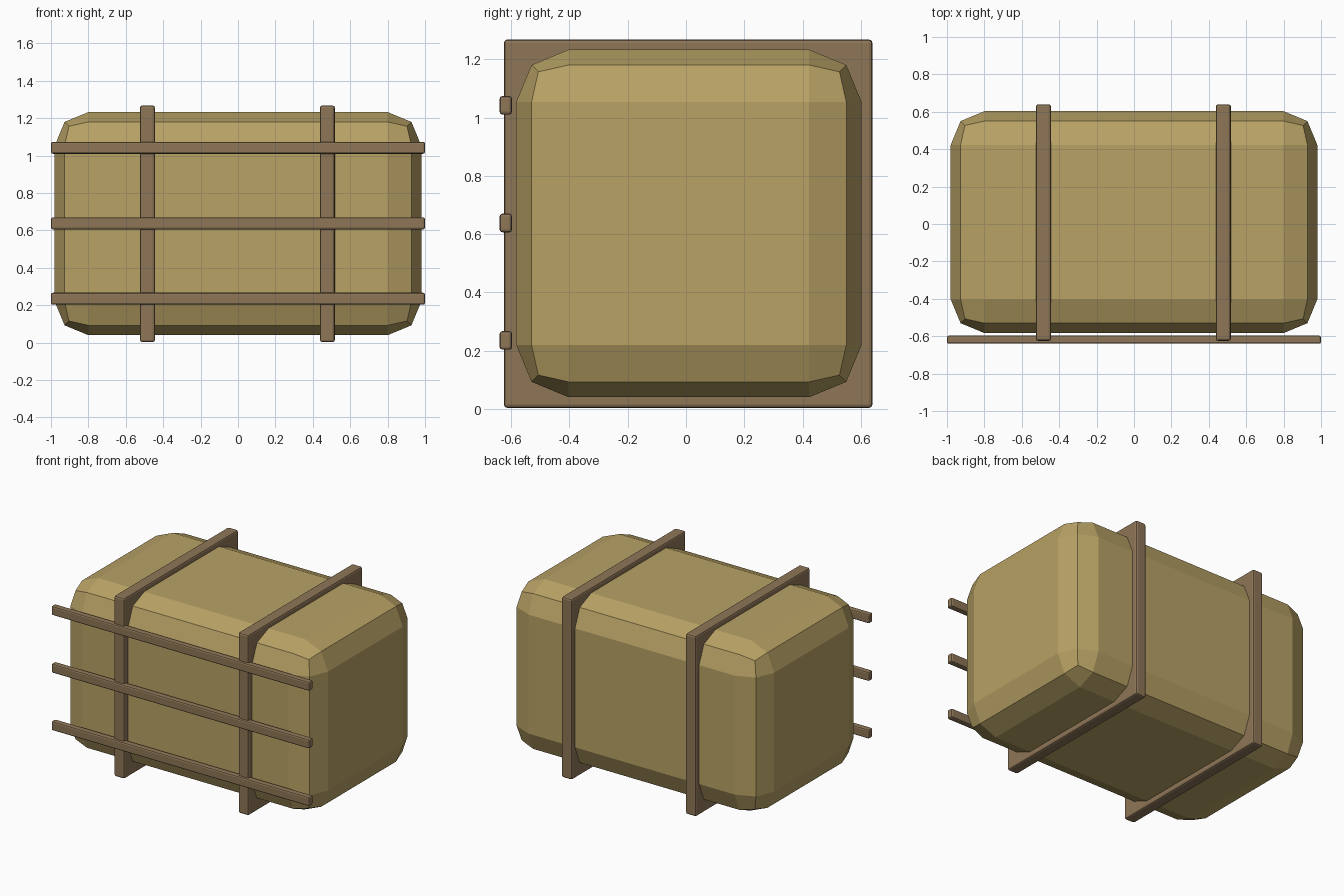
import bpy

if "Cube" in bpy.data.objects:
    bpy.data.objects.remove(bpy.data.objects["Cube"])


def material(name, color):
    m = bpy.data.materials.new(name)
    m.diffuse_color = color
    m.use_nodes = True
    m.node_tree.nodes["Principled BSDF"].inputs["Base Color"].default_value = m.diffuse_color
    return m


def bevelled_box(name, lo, hi, bevel, segments, mat):
    center = [(a + b) / 2 for a, b in zip(lo, hi)]
    bpy.ops.mesh.primitive_cube_add(size=1, location=center)
    ob = bpy.context.object
    ob.name = name
    ob.scale = [b - a for a, b in zip(lo, hi)]
    bpy.ops.object.transform_apply(location=False, rotation=False, scale=True)
    mod = ob.modifiers.new("Bevel", 'BEVEL')
    mod.width = bevel
    mod.segments = segments
    ob.data.materials.append(mat)
    return ob


straw = material("straw", (0.48, 0.36, 0.13, 1))
wood = material("wood", (0.27, 0.18, 0.095, 1))

# Rounded bale body
bevelled_box("bale", (-0.98, -0.583, 0.04), (0.98, 0.603, 1.233), 0.18, 2, straw)

# Two bands around the bale
for i, x in enumerate((-0.484, 0.478)):
    bevelled_box(f"band_{i + 1}", (x - 0.04, -0.625, 0.003), (x + 0.04, 0.64, 1.268), 0.012, 2, wood)

# Three rails across the front
for i, z in enumerate((0.235, 0.638, 1.042)):
    bevelled_box(f"front_rail_{i + 1}", (-1, -0.64, z - 0.032), (1, -0.597, z + 0.032), 0.01, 2, wood)
